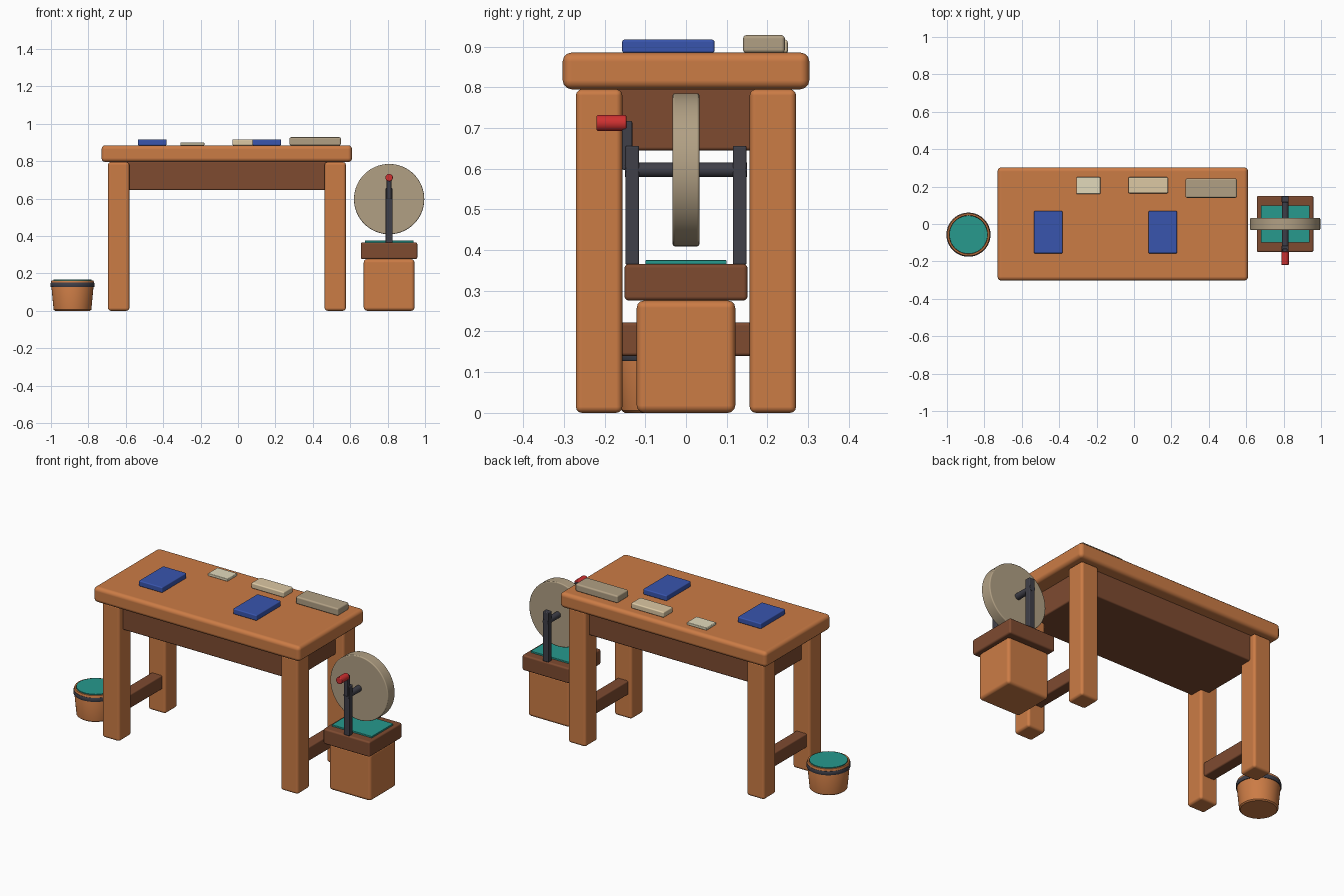
import bpy, bmesh
from math import cos, sin, pi, radians
from mathutils import Matrix

if "Cube" in bpy.data.objects:
    bpy.data.objects.remove(bpy.data.objects["Cube"])


def material(name, rgb):
    m = bpy.data.materials.new(name)
    m.diffuse_color = (*rgb, 1)
    m.use_nodes = True
    m.node_tree.nodes["Principled BSDF"].inputs["Base Color"].default_value = m.diffuse_color
    return m


WOOD = material("wood", (0.60, 0.20, 0.06))
DARK_WOOD = material("dark wood", (0.21, 0.07, 0.03))
WATER = material("water", (0.02, 0.32, 0.27))
BLUE = material("blue", (0.04, 0.09, 0.42))
CREAM = material("cream", (0.72, 0.58, 0.37))
PALE = material("pale", (0.76, 0.70, 0.50))
STONE = material("stone", (0.44, 0.35, 0.23))
IRON = material("iron", (0.05, 0.05, 0.065))
RED = material("red", (0.62, 0.03, 0.03))


def finish(name, bm, mat, bevel=0.0):
    bmesh.ops.recalc_face_normals(bm, faces=bm.faces)
    me = bpy.data.meshes.new(name)
    bm.to_mesh(me)
    bm.free()
    me.materials.append(mat)
    ob = bpy.data.objects.new(name, me)
    bpy.context.collection.objects.link(ob)
    bpy.ops.object.select_all(action='DESELECT')
    ob.select_set(True)
    bpy.context.view_layer.objects.active = ob
    bpy.ops.object.shade_smooth_by_angle(angle=radians(35))
    if bevel:
        mod = ob.modifiers.new("bevel", 'BEVEL')
        mod.width, mod.segments, mod.limit_method = bevel, 3, 'ANGLE'
        mod.harden_normals = True
    return ob


def box(name, x, y, z, mat, bevel):
    """Box from (min, max) pairs."""
    bm = bmesh.new()
    bmesh.ops.create_cube(bm, size=1)
    for v in bm.verts:
        v.co = [(r[0] + r[1]) / 2 + c * (r[1] - r[0]) for c, r in zip(v.co, (x, y, z))]
    return finish(name, bm, mat, bevel)


def rod(name, x, z, y0, y1, r, mat, bevel, sides=32):
    """Cylinder lying along y."""
    bm = bmesh.new()
    place = Matrix.Translation((x, (y0 + y1) / 2, z)) @ Matrix.Rotation(pi / 2, 4, 'X')
    bmesh.ops.create_cone(bm, cap_ends=True, segments=sides, radius1=r, radius2=r,
                          depth=y1 - y0, matrix=place)
    return finish(name, bm, mat, bevel)


def lathe(name, x, y, profile, mat, sides=40):
    """Spin (radius, z) points about a vertical axis; radius 0 closes the ends."""
    bm = bmesh.new()
    rings = [[bm.verts.new((x + r * cos(2 * pi * i / sides), y + r * sin(2 * pi * i / sides), z))
              for i in range(sides)] for r, z in profile]
    for a, b in zip(rings, rings[1:]):
        for i in range(sides):
            j = (i + 1) % sides
            bm.faces.new((a[i], a[j], b[j], b[i]))
    bmesh.ops.remove_doubles(bm, verts=bm.verts, dist=1e-5)
    return finish(name, bm, mat)


# Workbench
box("table_top", (-0.73, 0.61), (-0.303, 0.303), (0.795, 0.885), WOOD, 0.022)
box("apron", (-0.64, 0.522), (-0.235, 0.235), (0.645, 0.80), DARK_WOOD, 0.008)
for side, cx in (("left", -0.638), ("right", 0.52)):
    for end, cy in (("front", -0.2135), ("back", 0.2135)):
        box(f"{end}_{side}_leg", (cx - 0.057, cx + 0.057), (cy - 0.057, cy + 0.057),
            (0, 0.795), WOOD, 0.015)
    box(f"{side}_stretcher", (cx - 0.035, cx + 0.035), (-0.18, 0.18),
        (0.14, 0.222), DARK_WOOD, 0.008)

# Things on the bench
box("left_blue_pad", (-0.535, -0.382), (-0.157, 0.07), (0.884, 0.917), BLUE, 0.006)
box("right_blue_pad", (0.077, 0.23), (-0.157, 0.07), (0.884, 0.917), BLUE, 0.006)
box("small_whetstone", (-0.308, -0.18), (0.16, 0.25), (0.884, 0.90), PALE, 0.004)
box("medium_whetstone", (-0.03, 0.182), (0.164, 0.25), (0.884, 0.917), CREAM, 0.007)
box("large_whetstone", (0.275, 0.55), (0.14, 0.243), (0.884, 0.928), STONE, 0.009)

# Water bucket
bx, by = -0.885, -0.057
lathe("bucket", bx, by, [(0, 0), (0.094, 0), (0.101, 0.006), (0.115, 0.155), (0.112, 0.162),
                         (0.104, 0.162), (0.102, 0.15), (0, 0.15)], WOOD)
lathe("bucket_band", bx, by, [(0.108, 0.127), (0.116, 0.127), (0.118, 0.132), (0.118, 0.145),
                              (0.116, 0.15), (0.108, 0.15), (0.108, 0.127)], IRON)
lathe("bucket_water", bx, by, [(0, 0.15), (0.102, 0.15), (0.102, 0.166), (0, 0.166)], WATER)

# Grindstone stand and trough
gx = 0.808
box("grinder_base", (gx - 0.136, gx + 0.136), (-0.121, 0.121), (0, 0.276), WOOD, 0.018)
box("trough", (gx - 0.151, gx + 0.151), (-0.151, 0.151), (0.276, 0.366), DARK_WOOD, 0.01)
box("trough_water", (gx - 0.13, gx + 0.13), (-0.10, 0.10), (0.36, 0.375), WATER, 0.002)
for end, s in (("front", -1), ("back", 1)):
    y = sorted((s * 0.115, s * 0.149))
    box(f"{end}_post", (gx - 0.019, gx + 0.019), y, (0.364, 0.656), IRON, 0.005)

# Wheel, axle and crank
rod("grinding_wheel", gx, 0.597, -0.033, 0.033, 0.188, STONE, 0.006, 64)
rod("axle", gx, 0.597, -0.15, 0.15, 0.018, IRON, 0.0, 24)
box("crank_arm", (gx - 0.013, gx + 0.013), (-0.157, -0.132), (0.597, 0.717), IRON, 0.004)
rod("crank_handle", gx, 0.712, -0.22, -0.146, 0.02, RED, 0.005, 24)
